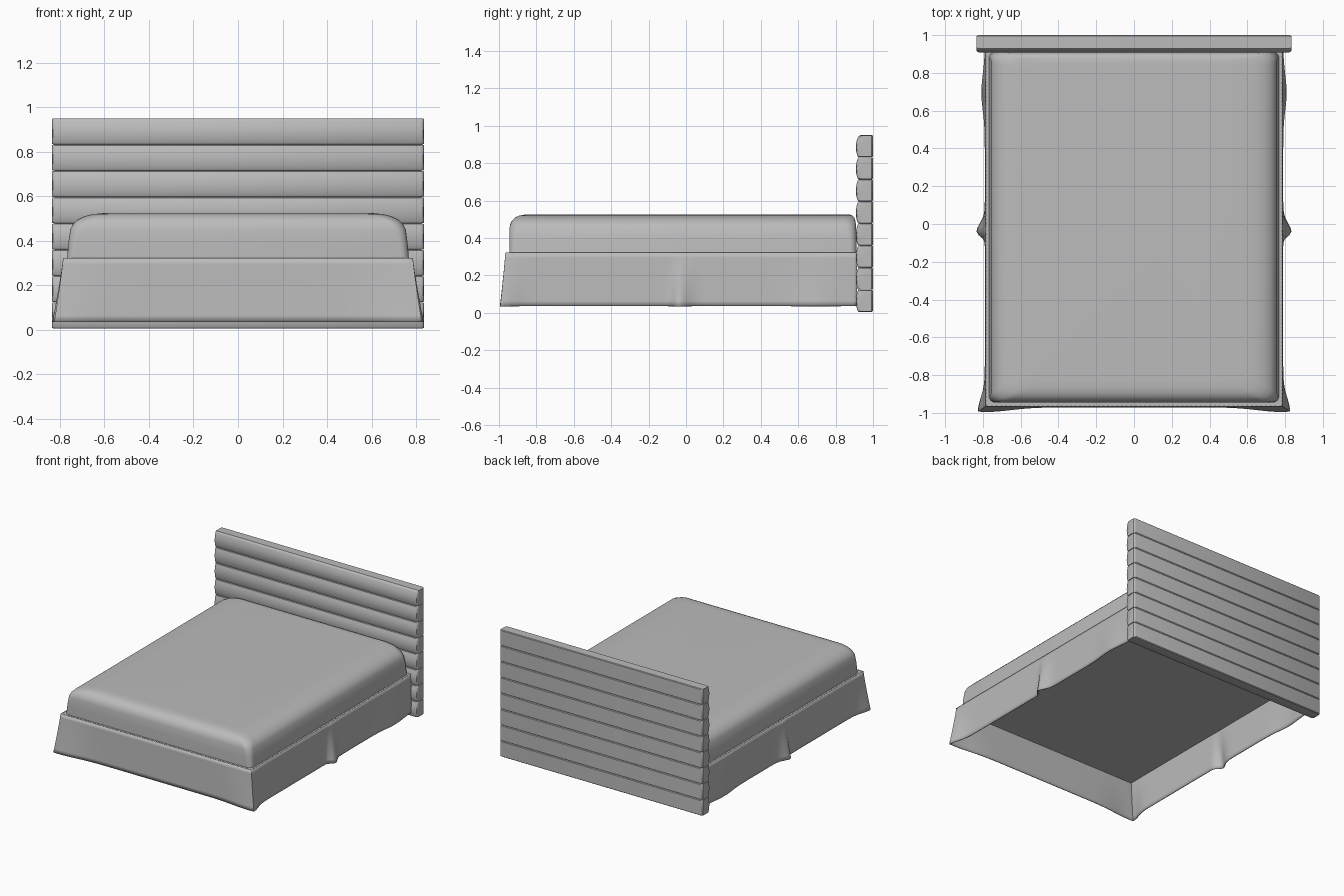
import bpy, bmesh, math

if "Cube" in bpy.data.objects:
    bpy.data.objects.remove(bpy.data.objects["Cube"], do_unlink=True)

grey = bpy.data.materials.new("plain grey")
grey.use_nodes = True
grey.diffuse_color = (0.5, 0.5, 0.5, 1)
bsdf = grey.node_tree.nodes["Principled BSDF"]
bsdf.inputs["Base Color"].default_value = (0.5, 0.5, 0.5, 1)
bsdf.inputs["Roughness"].default_value = 0.8


def finish(name, bm, angle=35, recalc=True):
    """Turn a bmesh into a named, smooth shaded object."""
    if recalc:
        bmesh.ops.recalc_face_normals(bm, faces=bm.faces)
    mesh = bpy.data.meshes.new(name)
    bm.to_mesh(mesh)
    bm.free()
    mesh.materials.append(grey)
    obj = bpy.data.objects.new(name, mesh)
    bpy.context.collection.objects.link(obj)
    bpy.ops.object.select_all(action='DESELECT')
    obj.select_set(True)
    bpy.context.view_layer.objects.active = obj
    bpy.ops.object.shade_smooth_by_angle(angle=math.radians(angle))
    return obj


def loft(bm, rings, closed=True, caps=True):
    """Join point rings of equal length with quads."""
    rows = [[bm.verts.new(p) for p in ring] for ring in rings]
    n = len(rows[0])
    for a, b in zip(rows, rows[1:]):
        for i in range(n if closed else n - 1):
            j = (i + 1) % n
            bm.faces.new((a[i], a[j], b[j], b[i]))
    if caps:
        bm.faces.new(rows[0][::-1])
        bm.faces.new(rows[-1])


def rounded_rect(hx, y0, y1, z, r, steps=6):
    """Horizontal rectangle outline with rounded corners."""
    pts = []
    corners = ((hx - r, y1 - r, 0), (-hx + r, y1 - r, 90),
               (-hx + r, y0 + r, 180), (hx - r, y0 + r, 270))
    for cx, cy, start in corners:
        for k in range(steps + 1):
            a = math.radians(start + 90 * k / steps)
            pts.append((cx + r * math.cos(a), cy + r * math.sin(a), z))
    return pts


# Headboard: eight padded slats, flat behind and bulging in front
SLATS, BOTTOM, TOP, HALF = 8, 0.005, 0.95, 0.835
step = (TOP - BOTTOM) / SLATS
for s in range(SLATS):
    z0 = BOTTOM + s * step
    last = s == SLATS - 1
    lip = 0.018 if last else 0.006          # softer top edge on the top slat
    prof = [(0.994, 0.0), (1.0, 0.005), (1.0, step - 0.005), (0.995, step - 0.0005),
            (0.921 + lip * 0.5, step - 0.0005), (0.919, step - lip * 0.6)]
    for k in range(9):
        u = 1 - k / 8
        prof.append((0.917 - 0.009 * math.sin(math.pi * u) ** 0.8,
                     0.007 + u * (step - 0.014 - lip * 0.6)))
    prof += [(0.919, 0.003), (0.924, 0.0)]
    rings = []
    for x, inset in ((-HALF, 0.010), (-HALF + 0.004, 0.004), (-HALF + 0.014, 0.0),
                     (HALF - 0.014, 0.0), (HALF - 0.004, 0.004), (HALF, 0.010)):
        ring = []
        for y, z in prof:
            ky = 1 - inset / 0.045
            kz = 1 - inset * 0.25 / (step / 2)
            ring.append((x, 0.96 + (y - 0.96) * ky,
                         z0 + step / 2 + (z - step / 2) * kz))
        rings.append(ring)
    bm = bmesh.new()
    loft(bm, rings)
    finish("headboard_slat_%d" % (s + 1), bm)

# Mattress: straight sides rolling over into a flat top
bm = bmesh.new()
sections = (  # half width, front, back, height, corner radius
    (0.768, -0.945, 0.912, 0.318, 0.035), (0.762, -0.945, 0.912, 0.39, 0.04),
    (0.754, -0.944, 0.910, 0.45, 0.05), (0.742, -0.940, 0.908, 0.473, 0.055),
    (0.722, -0.930, 0.905, 0.493, 0.06), (0.690, -0.914, 0.900, 0.509, 0.06),
    (0.650, -0.893, 0.891, 0.519, 0.06), (0.600, -0.865, 0.880, 0.524, 0.06),
    (0.540, -0.830, 0.850, 0.525, 0.06))
loft(bm, [rounded_rect(*s) for s in sections])
finish("mattress", bm, 50)

# Base panel under the mattress
bm = bmesh.new()
loft(bm, [rounded_rect(0.784, -0.964, 0.915, z, 0.012, 3) for z in (0.306, 0.321)])
finish("base_panel", bm)


def bump(d, width):
    return math.exp(-(d / width) ** 2)


def side_flare(y):
    """Outward swing of the hem on the long sides, with one central pleat."""
    pleat = bump(y + 0.03, 0.028 if y < -0.03 else 0.065)
    return (0.004 + 0.044 * pleat + 0.018 * bump(y - 0.7, 0.13)
            + 0.036 * bump(y + 0.965, 0.1))


def front_flare(x):
    """Outward swing of the hem across the foot end."""
    return 0.005 + 0.024 * bump(abs(x) - 0.74, 0.17)


# Skirt: one cloth strip around three sides, flaring towards the hem
HX, FRONT, BACK, HEAD_Z, HEM_Z = 0.786, -0.966, 0.915, 0.322, 0.035
rings = []
for r in range(11):
    t = r / 10
    z = HEAD_Z + (HEM_Z - HEAD_Z) * t
    swing = t ** 1.15
    corner_x = HX + side_flare(FRONT) * swing
    corner_y = FRONT - front_flare(HX) * swing
    side = []
    for k in range(96):
        v = k / 96
        y = BACK + (corner_y - BACK) * v
        base_y = BACK + (FRONT - BACK) * v
        side.append((HX + side_flare(base_y) * swing, y, z))
    front = []
    for k in range(65):
        u = 1 - 2 * k / 64
        front.append((u * corner_x, FRONT - front_flare(u * HX) * swing, z))
    rings.append(side + front + [(-x, y, zz) for x, y, zz in reversed(side)])
bm = bmesh.new()
loft(bm, rings, closed=False, caps=False)
bmesh.ops.recalc_face_normals(bm, faces=bm.faces)
# make the cloth face outwards before it gains thickness
bm.faces.ensure_lookup_table()
if bm.faces[0].normal.x < 0:
    bmesh.ops.reverse_faces(bm, faces=bm.faces)
skirt = finish("bed_skirt", bm, 40, recalc=False)
thick = skirt.modifiers.new("cloth thickness", 'SOLIDIFY')
thick.thickness = 0.006
thick.offset = -1
